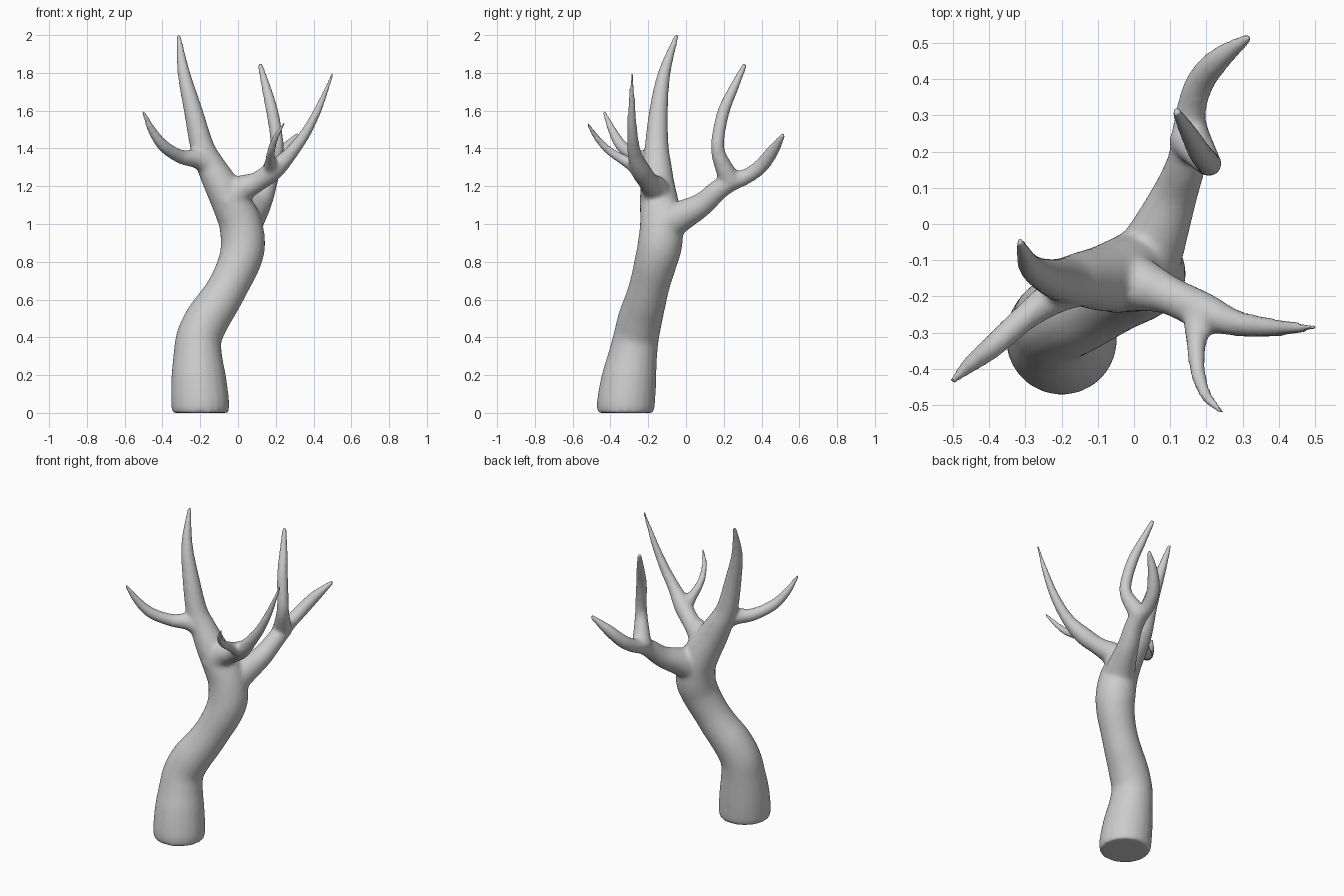
import bpy, bmesh, math
from mathutils import Vector

# Each limb: points (x, y, z, radius) along its centre line
TRUNK = [(-.197, -.32, 0, .148), (-.2, -.318, .05, .154), (-.208, -.302, .18, .146),
         (-.213, -.282, .3, .13), (-.206, -.264, .4, .121), (-.16, -.242, .5, .118),
         (-.093, -.213, .6, .11), (-.042, -.189, .69, .107), (.008, -.16, .8, .113),
         (.026, -.138, .89, .118), (.013, -.13, 1.0, .114),
         (-.03, -.14, 1.1, .105), (-.085, -.15, 1.2, .092), (-.145, -.152, 1.31, .076),
         (-.19, -.155, 1.41, .064), (-.237, -.145, 1.6, .05), (-.287, -.115, 1.8, .034),
         (-.316, -.047, 2.005, .013)]
LEFT_TWIG = [(-.16, -.17, 1.32, .06), (-.22, -.2, 1.345, .05), (-.3, -.257, 1.355, .038),
             (-.39, -.338, 1.41, .033), (-.455, -.39, 1.495, .024), (-.502, -.435, 1.597, .011)]
FRONT_BRANCH = [(-.05, -.15, 1.12, .1), (.02, -.168, 1.185, .075), (.1, -.198, 1.222, .054),
                (.19, -.24, 1.285, .053), (.275, -.272, 1.37, .038), (.36, -.284, 1.485, .029),
                (.43, -.287, 1.62, .021), (.503, -.285, 1.8, .009)]
FRONT_TWIG = [(.185, -.235, 1.275, .05), (.175, -.28, 1.31, .038), (.172, -.34, 1.345, .028),
              (.177, -.41, 1.39, .023), (.2, -.475, 1.46, .018), (.247, -.524, 1.537, .009)]
BACK_BRANCH = [(.02, -.13, .98, .105), (.062, -.04, 1.035, .085), (.112, .08, 1.1, .064),
               (.145, .17, 1.18, .055), (.155, .24, 1.225, .052), (.157, .31, 1.247, .042),
               (.182, .39, 1.3, .04), (.235, .455, 1.38, .034), (.32, .518, 1.477, .014)]
BACK_TWIG = [(.15, .24, 1.22, .06), (.18, .2, 1.3, .048), (.203, .17, 1.38, .038),
             (.204, .17, 1.46, .035), (.18, .2, 1.6, .033), (.15, .253, 1.72, .026),
             (.115, .314, 1.85, .015)]


def spline(points, steps=4):
    """Smooth path through the points."""
    p = [Vector(q) for q in points]
    p = [p[0] * 2 - p[1]] + p + [p[-1] * 2 - p[-2]]
    out = []
    for i in range(1, len(p) - 2):
        a, b, c, d = p[i - 1:i + 3]
        for k in range(steps):
            t = k / steps
            out.append(.5 * (2 * b + (c - a) * t + (2 * a - 5 * b + 4 * c - d) * t * t
                             + (3 * b - a - 3 * c + d) * t ** 3))
    return out + [p[-2]]


def add_limb(bm, points, flat_start=False, sides=20):
    """Closed tapered tube along the path."""
    path = spline(points)
    rings, u = [], Vector((1, 0, 0))
    for i, q in enumerate(path):
        tan = (path[min(i + 1, len(path) - 1)] - path[max(i - 1, 0)]).to_3d().normalized()
        if flat_start and i == 0:
            tan = Vector((0, 0, 1))
        u = (u - tan * u.dot(tan)).normalized()
        v = tan.cross(u)
        rings.append([bm.verts.new(q.to_3d() + q.w * (u * math.cos(a) + v * math.sin(a)))
                      for a in (2 * math.pi * k / sides for k in range(sides))])
    for r, s in zip(rings, rings[1:]):
        for k in range(sides):
            j = (k + 1) % sides
            bm.faces.new((r[k], r[j], s[j], s[k]))
    bm.faces.new(rings[0][::-1])
    bm.faces.new(rings[-1])


bm = bmesh.new()
add_limb(bm, TRUNK, flat_start=True)
for limb in (LEFT_TWIG, FRONT_BRANCH, FRONT_TWIG, BACK_BRANCH, BACK_TWIG):
    add_limb(bm, limb)
mesh = bpy.data.meshes.new("bare_tree")
bm.to_mesh(mesh)
bm.free()
tree = bpy.data.objects.new("bare_tree", mesh)
bpy.context.collection.objects.link(tree)

# Fuse the limbs into one skin and soften the forks
fuse = tree.modifiers.new("fuse", 'REMESH')
fuse.mode = 'VOXEL'
fuse.voxel_size = .01
fuse.use_smooth_shade = True
soft = tree.modifiers.new("soften", 'SMOOTH')
soft.factor = .5
soft.iterations = 14
bpy.context.view_layer.objects.active = tree
tree.select_set(True)
for name in ("fuse", "soften"):
    bpy.ops.object.modifier_apply(modifier=name)
bpy.ops.object.shade_smooth_by_angle(angle=math.radians(50))
